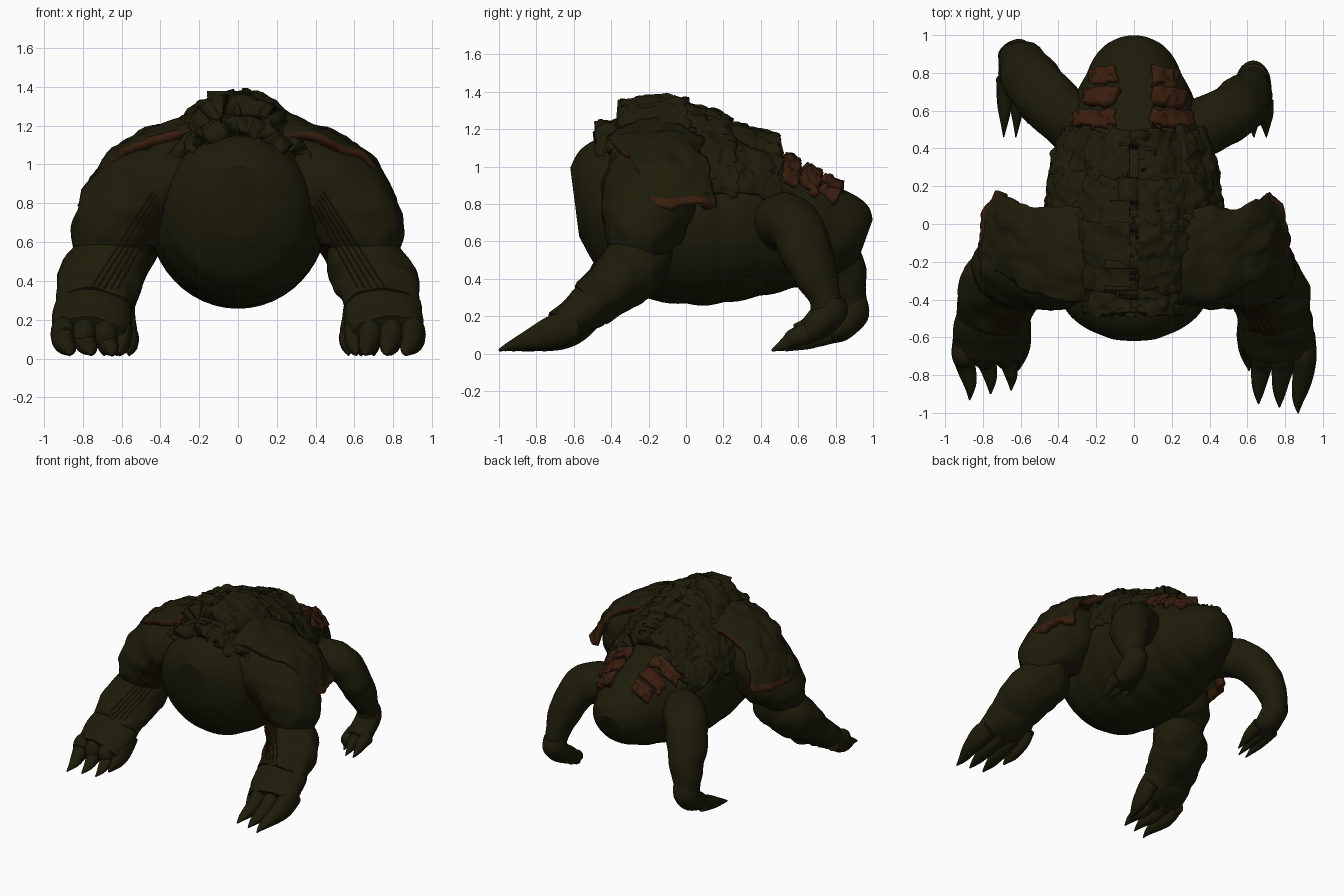
import bpy, bmesh, math
from mathutils import Vector, noise
from mathutils.bvhtree import BVHTree

if "Cube" in bpy.data.objects:
    bpy.data.objects.remove(bpy.data.objects["Cube"])


def material(name, rgb):
    m = bpy.data.materials.new(name)
    m.use_nodes = True
    m.diffuse_color = (*rgb, 1)
    m.node_tree.nodes["Principled BSDF"].inputs["Base Color"].default_value = (*rgb, 1)
    return m


OLIVE = material("dark olive hide", (0.0125, 0.0118, 0.0030))
BROWN = material("rust brown flesh", (0.040, 0.0125, 0.0042))


def spline(keys, n):
    """Smooth rows of numbers through the key rows."""
    rows = []
    for i in range(len(keys) - 1):
        a, b, c, d = (keys[max(0, min(len(keys) - 1, i + k))] for k in (-1, 0, 1, 2))
        for s in range(n):
            t = s / n
            rows.append([q + t * (r - p) / 2 + t * t * (p - 2.5 * q + 2 * r - d_ / 2)
                         + t ** 3 * (1.5 * (q - r) + (d_ - p) / 2)
                         for p, q, r, d_ in zip(a, b, c, d)])
    return rows + [list(keys[-1])]


def rough(p, amount, scale):
    return p + noise.noise_vector(p * scale) * amount


def finish(name, bm, mats):
    mesh = bpy.data.meshes.new(name)
    bm.to_mesh(mesh)
    bm.free()
    for m in mats:
        mesh.materials.append(m)
    ob = bpy.data.objects.new(name, mesh)
    bpy.context.collection.objects.link(ob)
    bpy.ops.object.select_all(action='DESELECT')
    ob.select_set(True)
    bpy.context.view_layer.objects.active = ob
    bpy.ops.object.shade_smooth_by_angle(angle=math.radians(32))
    return ob


def loft(name, rings, mat=OLIVE):
    bm = bmesh.new()
    loops = [[bm.verts.new(p) for p in ring] for ring in rings]
    n = len(loops[0])
    for a, b in zip(loops, loops[1:]):
        for i in range(n):
            j = (i + 1) % n
            bm.faces.new((a[i], a[j], b[j], b[i]))
    bm.faces.new(loops[0])
    bm.faces.new(loops[-1])
    bmesh.ops.recalc_face_normals(bm, faces=bm.faces)
    return finish(name, bm, [mat])


def tube(name, side, keys, ref, sides=24, bumps=0.012, steps=6):
    """Limb along rows of x, y, z, radius along ref, other radius."""
    rows = spline([(side * k[0], *k[1:]) for k in keys], steps)
    pts = [Vector(r[:3]) for r in rows]
    ref = Vector((side * ref[0], ref[1], ref[2]))
    rings = []
    for i, (p, r) in enumerate(zip(pts, rows)):
        t = (pts[min(i + 1, len(pts) - 1)] - pts[max(i - 1, 0)]).normalized()
        a = (ref - t * ref.dot(t)).normalized()
        b = t.cross(a)
        ring = []
        for k in range(sides):
            w = math.tau * k / sides
            ring.append(rough(p + a * r[3] * math.cos(w) + b * r[4] * math.sin(w), bumps, 9))
        rings.append(ring)
    return loft(name, rings)


def sheet(name, point, nu, nv, thick, rim=0, brown_end=2.0):
    """Thick rough plate over a grid of points."""
    bm = bmesh.new()
    g = [[bm.verts.new(point(i / nu, j / nv)) for j in range(nv + 1)] for i in range(nu + 1)]
    for i in range(nu):
        for j in range(nv):
            f = bm.faces.new((g[i][j], g[i + 1][j], g[i + 1][j + 1], g[i][j + 1]))
            f.material_index = int((i + 0.5) / nu > brown_end)
    bm.normal_update()
    if sum(f.normal.z for f in bm.faces) < 0:
        bmesh.ops.reverse_faces(bm, faces=bm.faces)
    ob = finish(name, bm, [OLIVE, BROWN])
    mod = ob.modifiers.new("thickness", 'SOLIDIFY')
    mod.thickness = thick
    mod.offset = -1
    mod.material_offset_rim = rim
    return ob


# Torso: rows of y, centre height, half width, half height, tilt
torso_rows = spline([
    (-0.595, 0.81, 0.15, 0.19, -0.13), (-0.54, 0.80, 0.27, 0.285, -0.1),
    (-0.44, 0.77, 0.37, 0.38, -0.05), (-0.28, 0.75, 0.43, 0.44, 0),
    (-0.08, 0.75, 0.46, 0.48, 0), (0.12, 0.745, 0.46, 0.485, 0),
    (0.32, 0.725, 0.44, 0.435, 0), (0.52, 0.69, 0.37, 0.36, 0.05),
    (0.70, 0.655, 0.30, 0.285, 0.15), (0.84, 0.63, 0.23, 0.215, 0.3),
    (0.92, 0.62, 0.17, 0.16, 0.36), (0.96, 0.61, 0.11, 0.11, 0.36)], 5)


def torso_point(row, angle, lift=0.0):
    y, zc, rx, rz, tilt = row
    dz = (rz + lift) * math.cos(angle)
    return Vector(((rx + lift) * math.sin(angle), y + tilt * dz, zc + dz))


def torso_row(y):
    for a, b in zip(torso_rows, torso_rows[1:]):
        if y <= b[0]:
            t = (y - a[0]) / (b[0] - a[0])
            return [p + t * (q - p) for p, q in zip(a, b)]
    return torso_rows[-1]


def fold(y):
    return 0.010 * abs(math.sin(y * 16)) - 0.007


torso = loft("torso", [[torso_point(r, math.tau * k / 48, fold(r[0])) for k in range(48)]
                       for r in torso_rows])


# Back shell plates: name, y range, angle range, front and rear lift
def back_plate(name, side, y0, y1, a0, a1, lift0, lift1):
    def point(u, v):
        y = y0 + (y1 - y0) * v + 0.03 * noise.noise(Vector((u * 5, y0 * 9, side)))
        lift = (lift0 + (lift1 - lift0) * v) * (1 - 0.55 * u * u)
        p = torso_point(torso_row(y), side * math.radians(a0 + (a1 - a0) * u), lift)
        p = rough(rough(p, 0.022, 9), 0.014, 26)
        p.x = side * max(0.02, side * p.x)
        return p
    ob = sheet(name, point, 24, 24, max(lift0, lift1))
    ob.modifiers["thickness"].offset = -1


plates = [
    ("front_ridge_plate", -0.46, -0.31, 1, 40, 0.10, 0.07),
    ("high_ridge_plate", -0.34, 0.01, 1, 36, 0.18, 0.135),
    ("middle_ridge_plate", -0.02, 0.25, 1, 36, 0.105, 0.07),
    ("rear_ridge_plate", 0.22, 0.48, 1, 36, 0.04, 0.10),
    ("front_flank_plate", -0.40, 0.05, 32, 66, 0.07, 0.06),
    ("middle_flank_plate", 0.02, 0.28, 32, 78, 0.05, 0.04),
    ("rear_flank_plate", 0.24, 0.50, 32, 74, 0.035, 0.055)]

# Shoulder plate: rows of x, z, front y, rear y, slant of the outer edge
shoulder_rows = spline([(0.25, 1.25, -0.42, 0.08, 0), (0.45, 1.19, -0.40, 0.10, 0),
                        (0.62, 1.10, -0.32, 0.10, 0.02), (0.76, 0.96, -0.24, 0.14, 0.07),
                        (0.84, 0.79, -0.20, 0.17, 0.10)], 6)


def shoulder_plate(side):
    def point(u, v):
        x, z, y0, y1, slant = shoulder_rows[round(u * (len(shoulder_rows) - 1))]
        drop = 0.07 * (2 * v - 1) ** 2
        p = Vector((side * (x - slant * v * v - 0.3 * drop * u), y0 + (y1 - y0) * v,
                    z - drop * (1 - u)))
        return rough(rough(p, 0.025, 8), 0.012, 24)
    sheet("shoulder_plate", point, len(shoulder_rows) - 1, 24, 0.05, 1, 0.93)


# Rump spines: short rough brown bars across the back
def rump_bar(side, y, x0, x1):
    def point(u, v):
        row = torso_row(y - 0.033 + 0.066 * v)
        p = torso_point(row, side * math.asin((x0 + (x1 - x0) * u) / row[2]), 0.045)
        return rough(p, 0.02, 24)
    bar = sheet("rump_spine", point, 14, 6, 0.06)
    bar.data.materials[0] = BROWN


X, Y = (1, 0, 0), (0, 1, 0)
finger_tips = {1: [(0.66, -0.95), (0.77, -0.97), (0.87, -1.0)],
               -1: [(0.65, -0.88), (0.76, -0.90), (0.87, -0.93)]}
leg_keys = {1: [(0.25, 0.46, 0.68, 0.15, 0.15), (0.40, 0.53, 0.71, 0.155, 0.15),
                (0.53, 0.60, 0.65, 0.15, 0.14), (0.60, 0.67, 0.48, 0.14, 0.12),
                (0.63, 0.74, 0.31, 0.09, 0.09), (0.63, 0.75, 0.23, 0.08, 0.08)],
            -1: [(0.25, 0.46, 0.68, 0.15, 0.15), (0.40, 0.60, 0.70, 0.155, 0.15),
                 (0.51, 0.72, 0.64, 0.155, 0.14), (0.58, 0.82, 0.48, 0.14, 0.125),
                 (0.62, 0.87, 0.31, 0.10, 0.10), (0.62, 0.87, 0.23, 0.09, 0.09)]}

for side in (1, -1):
    for name, *spec in plates:
        back_plate(name, side, *spec)
    shoulder_plate(side)
    for y, x0, x1 in ((0.55, 0.09, 0.29), (0.65, 0.09, 0.245), (0.74, 0.085, 0.205)):
        rump_bar(side, y, x0, x1)

    # Arm
    upper = tube("upper_arm", side, [
        (0.26, -0.20, 0.95, 0.22, 0.20), (0.41, -0.20, 0.90, 0.25, 0.235),
        (0.53, -0.20, 0.82, 0.25, 0.24), (0.61, -0.22, 0.71, 0.235, 0.235),
        (0.645, -0.24, 0.62, 0.20, 0.22), (0.65, -0.25, 0.54, 0.15, 0.18)], Y, 32, 0.022)
    fore = tube("forearm", side, [
        (0.63, -0.22, 0.62, 0.16, 0.14), (0.64, -0.25, 0.52, 0.19, 0.17),
        (0.695, -0.31, 0.43, 0.21, 0.17), (0.73, -0.41, 0.345, 0.21, 0.145),
        (0.74, -0.51, 0.265, 0.19, 0.125)], X, 32, 0.022)
    tube("hand", side, [
        (0.73, -0.44, 0.30, 0.17, 0.08), (0.745, -0.51, 0.255, 0.20, 0.12),
        (0.76, -0.61, 0.185, 0.20, 0.105), (0.77, -0.69, 0.14, 0.18, 0.085)], X)
    for i, (x, y) in enumerate(finger_tips[side]):
        bx = 0.675 + 0.11 * i
        tube("finger", side, [
            (bx, -0.58, 0.15, 0.062, 0.07), (bx + 0.005, -0.68, 0.125, 0.066, 0.09),
            (bx, y + 0.20, 0.085, 0.057, 0.066), (x, y + 0.08, 0.045, 0.034, 0.032),
            (x, y, 0.018, 0.004, 0.006)], X, 16, 0.004)
    tube("thumb", side, [
        (0.60, -0.50, 0.20, 0.05, 0.06), (0.595, -0.60, 0.13, 0.05, 0.08),
        (0.60, -0.68, 0.07, 0.04, 0.055), (0.61, -0.77, 0.02, 0.005, 0.01)], X, 16, 0.004)

    # Leg
    tube("leg", side, leg_keys[side], (-0.6, 0.8, 0), 28)
    ax, ay = leg_keys[side][-1][:2]
    tube("foot", side, [
        (ax, ay + 0.03, 0.30, 0.08, 0.07), (ax, ay + 0.015, 0.22, 0.095, 0.09),
        (ax, ay - 0.07, 0.13, 0.10, 0.075), (ax, ay - 0.16, 0.10, 0.09, 0.06)], X)
    for i, tip in enumerate((0.53, 0.46, 0.46)):
        tx = ax - 0.065 + 0.065 * i
        tube("toe", side, [
            (tx, ay - 0.10, 0.11, 0.045, 0.06), (tx, ay - 0.17, 0.085, 0.043, 0.05),
            (tx, (ay + tip) / 2 - 0.06, 0.06, 0.034, 0.04), (tx + 0.005, tip, 0.018, 0.003, 0.006)],
            X, 14, 0.003)

    # Thin brown sinews lying over the inner front of the arm
    trees = [BVHTree.FromPolygons([v.co for v in o.data.vertices],
                                  [p.vertices[:] for p in o.data.polygons])
             for o in (torso, upper, fore)]
    curve = bpy.data.curves.new("arm_sinews", 'CURVE')
    curve.dimensions = '3D'
    curve.bevel_depth = 0.004
    curve.bevel_resolution = 1
    curve.materials.append(BROWN)
    for i in range(5):
        start = Vector((0.39 + 0.012 * i, -2, 0.78 + 0.02 * i))
        end = Vector((0.62 + 0.035 * i, -2, 0.36))
        path = []
        for k in range(25):
            p = start.lerp(end, k / 24)
            p.x *= side
            hits = [h[0].y for h in (t.ray_cast(p, Vector(Y)) for t in trees) if h[0]]
            if hits:
                path.append((p.x, min(hits) - 0.003, p.z, 1))
        if len(path) > 1:
            line = curve.splines.new('POLY')
            line.points.add(len(path) - 1)
            for pt, co in zip(line.points, path):
                pt.co = co
    bpy.context.collection.objects.link(bpy.data.objects.new("arm_sinews", curve))
